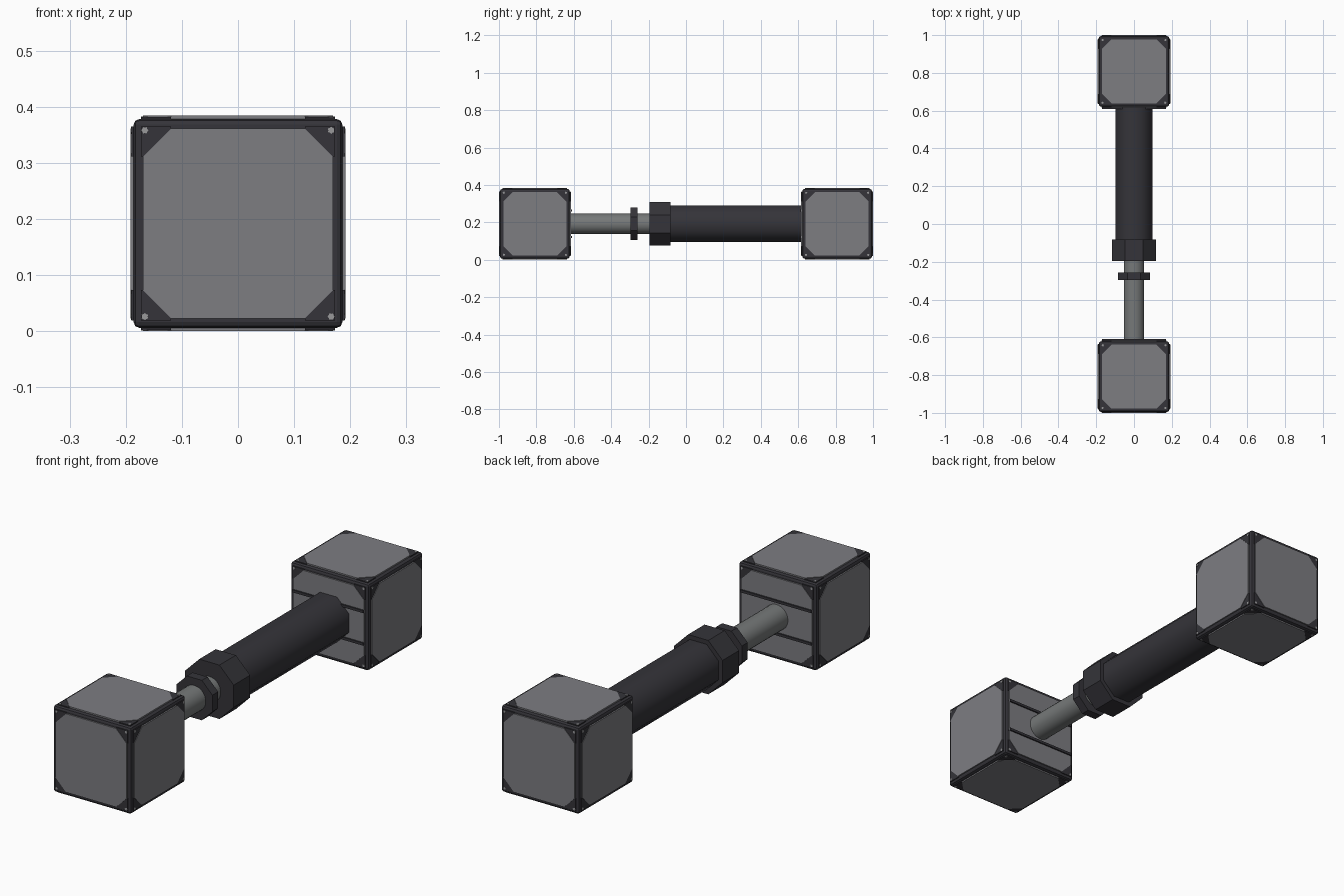
import bpy, bmesh, math
from mathutils import Matrix, Vector

if "Cube" in bpy.data.objects:
    bpy.data.objects.remove(bpy.data.objects["Cube"])

ZC = 0.192          # height of the shaft axis
BODY = 0.186        # half size of the dark cube frame
FACE = 0.192        # outer level of the panels
P, CUT = 0.169, 0.05  # panel half width and corner cut


def material(name, rgb):
    m = bpy.data.materials.new(name)
    m.diffuse_color = (*rgb, 1)
    m.use_nodes = True
    m.node_tree.nodes["Principled BSDF"].inputs["Base Color"].default_value = m.diffuse_color
    return m


DARK = material("dark grey", (0.035, 0.034, 0.041))
PANEL = material("panel grey", (0.205, 0.205, 0.222))
STEEL = material("steel grey", (0.18, 0.19, 0.19))
SCREW = material("screw grey", (0.32, 0.32, 0.33))


def finish(bm, name, mat):
    bmesh.ops.recalc_face_normals(bm, faces=bm.faces)
    mesh = bpy.data.meshes.new(name)
    bm.to_mesh(mesh)
    bm.free()
    mesh.materials.append(mat)
    ob = bpy.data.objects.new(name, mesh)
    bpy.context.collection.objects.link(ob)
    return ob


def prism(bm, points, z0, z1, mat):
    """Extrude a 2D outline between two levels, then place it on a cube face."""
    lo = [bm.verts.new(mat @ Vector((x, y, z0))) for x, y in points]
    hi = [bm.verts.new(mat @ Vector((x, y, z1))) for x, y in points]
    bm.faces.new(lo[::-1])
    bm.faces.new(hi)
    n = len(points)
    for i in range(n):
        j = (i + 1) % n
        bm.faces.new((lo[i], lo[j], hi[j], hi[i]))


def tube(name, radius, y0, y1, sides, mat, smooth):
    """Polygonal cylinder along y with flats facing the axes; radius is to the flats."""
    bm = bmesh.new()
    r = radius / math.cos(math.pi / sides)
    pts = [(r * math.cos((i + 0.5) * math.tau / sides),
            r * math.sin((i + 0.5) * math.tau / sides)) for i in range(sides)]
    place = Matrix.Translation((0, 0, ZC)) @ Matrix.Rotation(math.pi / 2, 4, 'X')
    prism(bm, pts, -y0, -y1, place)
    ob = finish(bm, name, mat)
    if smooth:
        bpy.ops.object.select_all(action='DESELECT')
        ob.select_set(True)
        bpy.context.view_layer.objects.active = ob
        bpy.ops.object.shade_smooth_by_angle(angle=math.radians(50))


def head(label, yc, inner):
    centre = Matrix.Translation((0, yc, ZC))
    # frame cube with chamfered edges
    bm = bmesh.new()
    bmesh.ops.create_cube(bm, size=2 * BODY, matrix=centre)
    bmesh.ops.bevel(bm, geom=bm.edges[:], offset=0.01, segments=2,
                    profile=0.5, affect='EDGES')
    finish(bm, label + "_frame", DARK)

    half = math.pi / 2
    turns = [Matrix.Rotation(a * half, 4, 'X') for a in range(4)]
    turns += [Matrix.Rotation(s * half, 4, 'Y') for s in (1, -1)]
    panels, corners, screws = bmesh.new(), bmesh.new(), bmesh.new()
    c = P - CUT
    octagon = [(P, -c), (P, c), (c, P), (-c, P), (-P, c), (-P, -c), (-c, -P), (c, -P)]
    e = P + 0.004
    for t in turns:
        face = centre @ t
        prism(panels, octagon, BODY - 0.01, FACE, face)
        for k in range(4):
            spin = face @ Matrix.Rotation(k * half, 4, 'Z')
            # triangular corner plate and its screw
            prism(corners, [(c, P), (P, c), (e, c), (e, e), (c, e)],
                  BODY - 0.01, FACE - 0.002, spin)
            star = [(0.166 + r * math.cos(i * math.pi / 6), 0.166 + r * math.sin(i * math.pi / 6))
                    for i in range(12) for r in [0.0065 if i % 2 else 0.005]]
            prism(screws, star, BODY - 0.005, FACE - 0.001, spin)
    finish(panels, label + "_panels", PANEL)
    finish(corners, label + "_corner_plates", DARK)
    finish(screws, label + "_screws", SCREW)

    # two raised strips on the face that meets the shaft
    bm = bmesh.new()
    for z in (-0.07, 0.07):
        bmesh.ops.create_cube(bm, size=1, matrix=Matrix.Translation(
            (0, yc + inner * FACE, ZC + z)) @ Matrix.Diagonal((2 * P, 0.012, 0.011, 1)))
    finish(bm, label + "_strips", DARK)


head("front_head", -1 + FACE, 1)
head("rear_head", 1 - FACE, -1)

# telescoping shaft
tube("piston_rod", 0.054, -0.63, -0.15, 24, STEEL, True)
tube("stop_ring", 0.086, -0.297, -0.258, 8, DARK, False)
tube("collar", 0.116, -0.195, -0.083, 8, DARK, False)
tube("sleeve", 0.097, -0.14, 0.63, 8, DARK, True)
